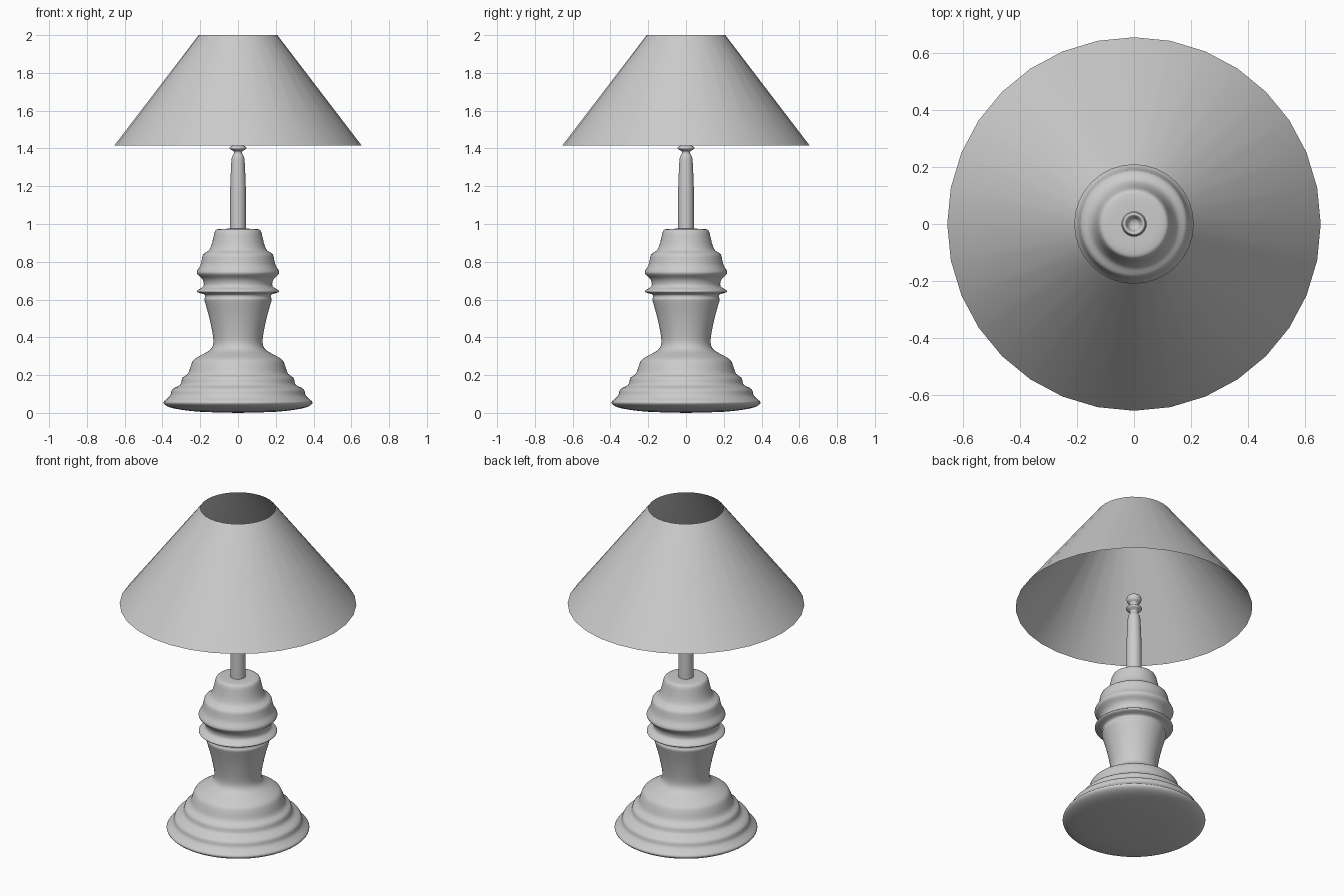
import bpy, bmesh
from math import sin, cos, tau
from mathutils import Vector

if "Cube" in bpy.data.objects:
    bpy.data.objects.remove(bpy.data.objects["Cube"])


def smooth_profile(pts, steps=3):
    """Catmull-Rom curve through (radius, z) points."""
    p = [Vector(q) for q in pts]
    p = [p[0]] + p + [p[-1]]
    out = []
    for a, b, c, d in zip(p, p[1:], p[2:], p[3:]):
        for i in range(steps):
            t = i / steps
            v = 0.5 * (2*b + (c - a)*t + (2*a - 5*b + 4*c - d)*t*t + (3*b - a - 3*c + d)*t**3)
            out.append((max(v.x, 0), v.y))
    return out + [tuple(p[-1])]


def lathe(name, profile, sides):
    """Revolve a profile round z; zero radius makes a pole."""
    bm = bmesh.new()
    rings = []
    for r, z in profile:
        if r < 1e-4:
            rings.append([bm.verts.new((0, 0, z))] * sides)
        else:
            rings.append([bm.verts.new((r*cos(tau*i/sides), r*sin(tau*i/sides), z))
                          for i in range(sides)])
    for lo, hi in zip(rings, rings[1:]):
        for i in range(sides):
            j = (i + 1) % sides
            quad = list(dict.fromkeys((lo[i], lo[j], hi[j], hi[i])))
            if len(quad) > 2:
                bm.faces.new(quad)
    me = bpy.data.meshes.new(name)
    bm.to_mesh(me)
    bm.free()
    me.shade_smooth()
    ob = bpy.data.objects.new(name, me)
    bpy.context.collection.objects.link(ob)
    return ob


# Turned body: shallow bowl underside, stepped foot, waist, rings and cap
body = [(0, 0), (.2, .006), (.32, .02), (.375, .035), (.395, .055), (.375, .075),
        (.357, .095), (.348, .125), (.305, .15), (.294, .185), (.265, .208), (.25, .25),
        (.235, .28), (.2, .303), (.152, .33), (.132, .36), (.133, .41), (.151, .5),
        (.17, .57), (.178, .6), (.174, .612), (.178, .627), (.213, .638), (.213, .65),
        (.185, .668), (.182, .69), (.192, .712), (.214, .733), (.217, .75), (.2, .78),
        (.192, .81), (.184, .84), (.155, .86), (.14, .89), (.13, .93), (.122, .96),
        (.105, .973), (.04, .975)]
lathe("lamp_body", smooth_profile(body), 64)

# Slim stem ending in a collar and small hollow socket
stem = [(.042, .96), (.042, 1.1), (.041, 1.2), (.036, 1.32), (.032, 1.355), (.022, 1.373),
        (.024, 1.385), (.043, 1.398), (.041, 1.408), (.026, 1.42), (.025, 1.435),
        (.038, 1.447), (.041, 1.465), (.036, 1.48), (.028, 1.476), (.018, 1.455), (0, 1.45)]
lathe("stem_and_socket", smooth_profile(stem), 32)

# Open conical shade, a single thin sheet
lathe("lamp_shade", [(.655, 1.415), (.208, 2.0)], 32)
